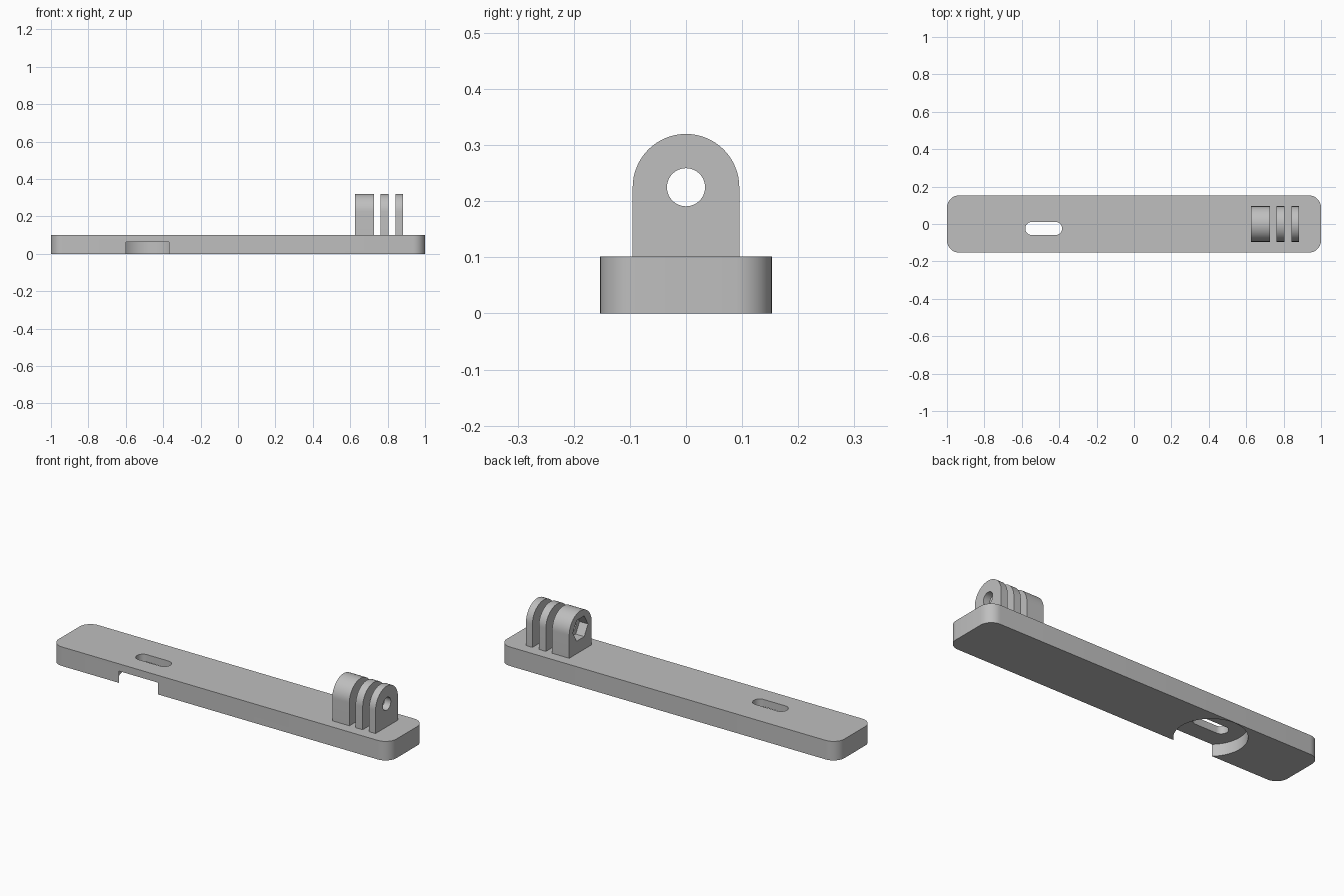
import bpy
import bmesh
from math import cos, sin, pi, radians
from mathutils import Vector

cube = bpy.data.objects.get("Cube")
if cube:
    bpy.data.objects.remove(cube, do_unlink=True)

# Single grey plastic
grey = bpy.data.materials.new("grey plastic")
grey.use_nodes = True
colour = (0.52, 0.52, 0.52, 1)
grey.diffuse_color = colour
grey.node_tree.nodes["Principled BSDF"].inputs["Base Color"].default_value = colour


def arc(u, v, radius, start, end, steps):
    """Points along an arc, angles in degrees."""
    angles = [radians(start + (end - start) * i / steps) for i in range(steps + 1)]
    return [(u + radius * cos(a), v + radius * sin(a)) for a in angles]


def circle(u, v, radius, sides):
    return arc(u, v, radius, 0, 360, sides)[:-1]


def rounded_rect(u, v, half_u, half_v, radius, steps):
    points = []
    for i, (su, sv) in enumerate([(1, 1), (-1, 1), (-1, -1), (1, -1)]):
        points += arc(u + su * (half_u - radius), v + sv * (half_v - radius),
                      radius, i * 90, i * 90 + 90, steps)
    return points


def prism(name, outline, axis, low, high):
    """Extrude a closed outline along x (outline in y, z) or z (outline in x, y)."""
    def place(u, v, w):
        return Vector((w, u, v)) if axis == "x" else Vector((u, v, w))
    bm = bmesh.new()
    face = bm.faces.new([bm.verts.new(place(u, v, low)) for u, v in outline])
    new = bmesh.ops.extrude_face_region(bm, geom=[face])["geom"]
    bmesh.ops.translate(bm, vec=place(0, 0, high - low),
                        verts=[g for g in new if isinstance(g, bmesh.types.BMVert)])
    bmesh.ops.remove_doubles(bm, verts=bm.verts, dist=1e-5)
    bmesh.ops.recalc_face_normals(bm, faces=bm.faces)
    mesh = bpy.data.meshes.new(name)
    bm.to_mesh(mesh)
    bm.free()
    mesh.materials.append(grey)
    obj = bpy.data.objects.new(name, mesh)
    bpy.context.collection.objects.link(obj)
    return obj


def select(obj):
    bpy.ops.object.select_all(action="DESELECT")
    bpy.context.view_layer.objects.active = obj
    obj.select_set(True)


def cut(obj, *cutters):
    """Subtract cutters and discard them."""
    select(obj)
    for cutter in cutters:
        cutter.hide_render = True
        mod = obj.modifiers.new("cut", "BOOLEAN")
        mod.operation = "DIFFERENCE"
        mod.solver = "EXACT"
        mod.object = cutter
        bpy.ops.object.modifier_apply(modifier=mod.name)
        bpy.data.objects.remove(cutter, do_unlink=True)


def finish(obj):
    select(obj)
    bpy.ops.object.shade_smooth_by_angle(angle=radians(30))


# Long base bar with rounded corners
top = 0.102
base = prism("base_bar", rounded_rect(0, 0, 1, 0.153, 0.065, 10), "z", 0, top)

# Round recess underneath, open at the front, with a slot through to the top
slot_x, slot_y = -0.483, -0.024
cut(base,
    prism("recess_cutter", circle(slot_x, slot_y, 0.173, 96), "z", -0.1, 0.063),
    prism("slot_cutter", rounded_rect(slot_x, slot_y, 0.098, 0.035, 0.0345, 10),
          "z", -0.1, 0.2))
finish(base)

# Three round-topped mounting tabs sharing a bolt hole
pivot = 0.225
tab_outline = arc(0, pivot, 0.095, 0, 180, 32) + [(-0.095, top), (0.095, top)]
tabs = {"thick_tab": (0.625, 0.726),
        "middle_tab": (0.763, 0.805),
        "outer_tab": (0.843, 0.881)}
for name, (low, high) in tabs.items():
    tab = prism(name, tab_outline, "x", low, high)
    cut(tab, prism("bolt_cutter", circle(0, pivot, 0.034, 40), "x", low - 0.05, high + 0.05))
    # Hexagonal nut pocket in the thick tab
    if name == "thick_tab":
        cut(tab, prism("nut_cutter", circle(0, pivot, 0.064, 6), "x", low - 0.05, low + 0.05))
    finish(tab)
